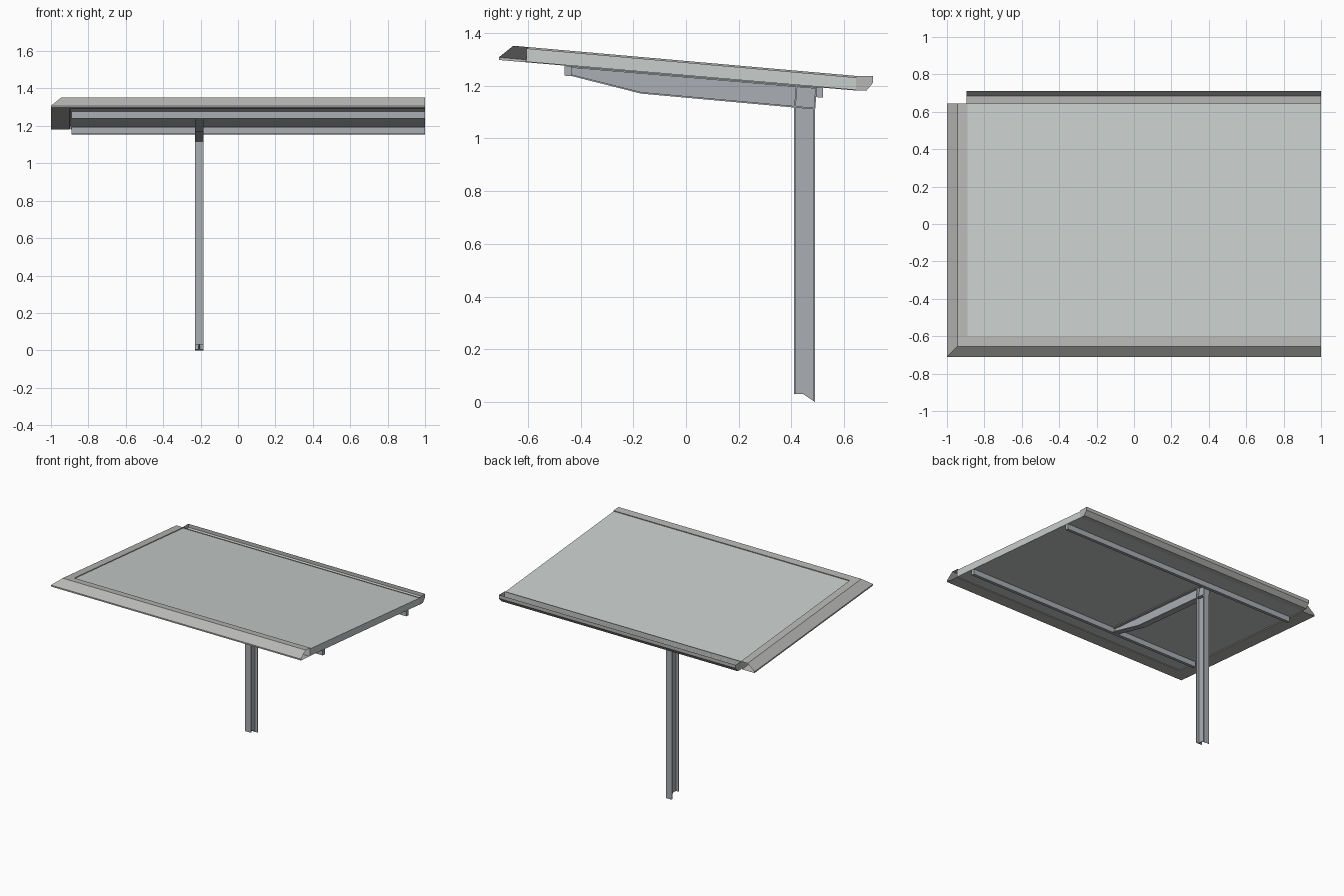
import bpy

if "Cube" in bpy.data.objects:
    bpy.data.objects.remove(bpy.data.objects["Cube"])

FRONT, LEFT, BACK = -0.71, -1.0, 0.645


def upper(y):          # sloped top plane of the roof
    return 1.294 - 0.088 * y


def lower(y):          # sloped underside plane of the roof
    return 1.237 - 0.0855 * y


def material(name, rgb):
    m = bpy.data.materials.new(name)
    m.diffuse_color = (*rgb, 1)
    m.use_nodes = True
    m.node_tree.nodes["Principled BSDF"].inputs["Base Color"].default_value = m.diffuse_color
    return m


TRIM = material("trim_grey", (0.47, 0.47, 0.46))
PANEL = material("panel_grey", (0.58, 0.62, 0.61))
STEEL = material("steel_grey", (0.40, 0.42, 0.45))


def add_mesh(name, verts, faces, mat):
    me = bpy.data.meshes.new(name)
    me.from_pydata(verts, [], faces)
    me.materials.append(mat)
    ob = bpy.data.objects.new(name, me)
    bpy.context.collection.objects.link(ob)
    return ob


def prism(name, profile, x0, x1, mat, skip=()):
    """Extrude a (y, z) profile along x; 'skip' leaves chosen sides open."""
    n = len(profile)
    verts = [(x, y, z) for x in (x0, x1) for y, z in profile]
    faces = [(i, i + n, (i + 1) % n + n, (i + 1) % n)
             for i in range(n) if i not in skip]
    faces += [tuple(range(n)), tuple(reversed(range(n, 2 * n)))]
    return add_mesh(name, verts, faces, mat)


# Roof panel
prism("roof_panel", [(-0.605, lower(-0.605) + 0.002), (BACK, lower(BACK) + 0.002),
                     (BACK, upper(BACK) - 0.006), (-0.605, upper(-0.605) - 0.006)],
      -0.895, 1.0, PANEL)

# Hollow bevelled edge trim, mitred at the front left corner
# (inset from outer edge, on top plane?, extra height)
section = [(0, False, 0), (0, False, 0.01), (0.055, True, 0),
           (0.11, True, 0), (0.10, False, 0)]
verts = []
for station in range(3):
    for d, on_top, extra in section:
        x = 1.0 if station == 0 else LEFT + d
        y = BACK if station == 2 else FRONT + d
        verts.append((x, y, (upper(y) if on_top else lower(y)) + extra))
n = len(section)
faces = [(s * n + i, s * n + (i + 1) % n, (s + 1) * n + (i + 1) % n, (s + 1) * n + i)
         for s in range(2) for i in range(n)]
add_mesh("edge_trim", verts, faces, TRIM)

# Back gutter, open at the top
prism("back_gutter", [(BACK, 1.237), (BACK, 1.182), (0.685, 1.182),
                      (0.71, 1.212), (0.71, 1.237)], -0.895, 1.0, TRIM, skip=(4,))

# Purlins under the panel
for name, y0, y1 in (("front_purlin", -0.46, -0.435), ("back_purlin", 0.495, 0.52)):
    prism(name, [(y0, lower(y0) - 0.038), (y1, lower(y1) - 0.038),
                 (y1, lower(y1)), (y0, lower(y0))], -0.89, 1.0, STEEL)

# Post and beam are I sections sharing one centre line
CX, HALF, WEB, T = -0.207, 0.0225, 0.003, 0.006


def steel(name, profile, half):
    prism(name, profile, CX - half, CX + half, STEEL)


# Post: flanges, web with slanted foot
steel("post_front_flange", [(0.41, 0.03), (0.41 + T, 0.03), (0.41 + T, 1.118), (0.41, 1.118)], HALF)
steel("post_back_flange", [(0.49 - T, 0.004), (0.49, 0), (0.49, 1.11), (0.49 - T, 1.11)], HALF)
steel("post_web", [(0.41, 0.03), (0.445, 0.03), (0.49, 0), (0.49, 1.112), (0.41, 1.118)], WEB)

# Tapered cantilever beam: web, flanges, stiffeners over the post
bottom = [(-0.435, 1.237), (-0.17, 1.17), (0.49, 1.11)]
top = [(0.497, lower(0.497)), (-0.435, lower(-0.435))]
steel("beam_web", bottom + top, WEB)
steel("beam_bottom_flange", bottom + [(y, z + T) for y, z in reversed(bottom)], HALF)
steel("beam_top_flange", top + [(y, z - T) for y, z in reversed(top)], HALF)
for name, y in (("beam_stiffener", 0.41), ("beam_end_plate", 0.49 - T)):
    z = 1.11 + (0.49 - y) * 0.09
    steel(name, [(y, z), (y + T, z), (y + T + 0.007, lower(y)), (y + 0.007, lower(y))], HALF)
